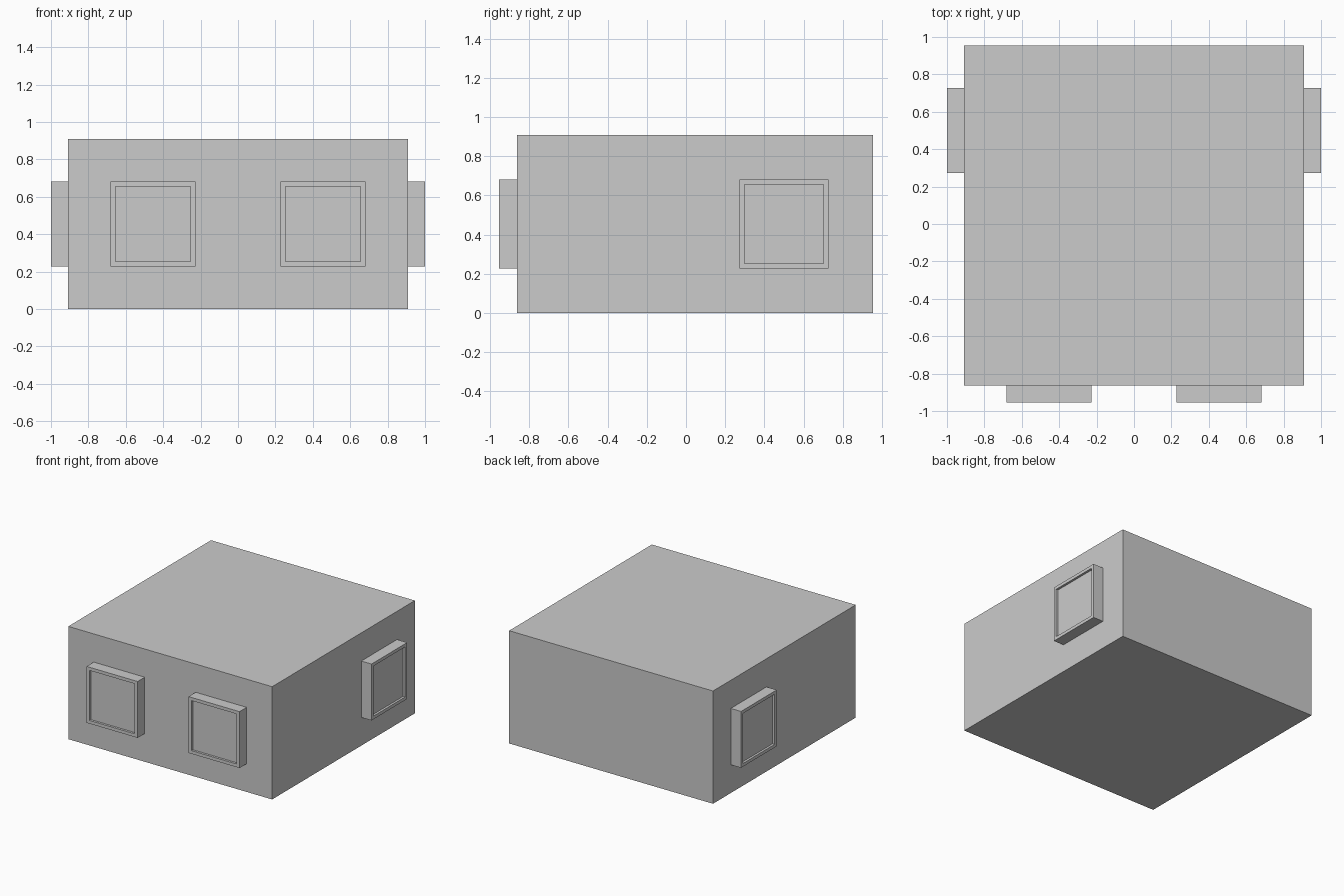
import bpy, bmesh
from math import radians
from mathutils import Matrix, Vector

if "Cube" in bpy.data.objects:
    bpy.data.objects.remove(bpy.data.objects["Cube"])

U = 2 / 11                      # base module: body is 10 x 10 x 5 modules
Y_OFF = 0.25 * U                # body sits slightly back because of the front windows


def make_object(name, bm):
    mesh = bpy.data.meshes.new(name)
    bm.to_mesh(mesh)
    bm.free()
    obj = bpy.data.objects.new(name, mesh)
    bpy.context.collection.objects.link(obj)
    return obj


def box(size, centre):
    bm = bmesh.new()
    bmesh.ops.create_cube(bm, size=1, matrix=Matrix.Translation(centre) @ Matrix.Diagonal((*size, 1)))
    return bm


def window(name, location, angle):
    """Square window box facing -y before rotation, with a shallow recessed pane."""
    bm = box((2.5 * U, 0.5 * U, 2.5 * U), (0, -0.25 * U, 0))
    bm.normal_update()
    front = min(bm.faces, key=lambda f: f.calc_center_median().y)
    # frame border, then the pane pushed inward
    bmesh.ops.inset_region(bm, faces=[front], thickness=0.2 * U)
    pane = bmesh.ops.extrude_face_region(bm, geom=[front])["geom"]
    bmesh.ops.translate(bm, vec=Vector((0, 0.1 * U, 0)),
                        verts=[g for g in pane if isinstance(g, bmesh.types.BMVert)])
    if front.is_valid:
        bmesh.ops.delete(bm, geom=[front], context='FACES_ONLY')
    bmesh.ops.recalc_face_normals(bm, faces=bm.faces)
    obj = make_object(name, bm)
    obj.location = location
    obj.rotation_euler.z = radians(angle)


# Main building block
make_object("body", box((10 * U, 10 * U, 5 * U), (0, Y_OFF, 2.5 * U)))

# Two front windows and one towards the back of each side
for side, label in ((-1, "left"), (1, "right")):
    window(f"front_window_{label}", (side * 2.5 * U, Y_OFF - 5 * U, 2.5 * U), 0)
    window(f"side_window_{label}", (side * 5 * U, Y_OFF + 2.5 * U, 2.5 * U), side * 90)
